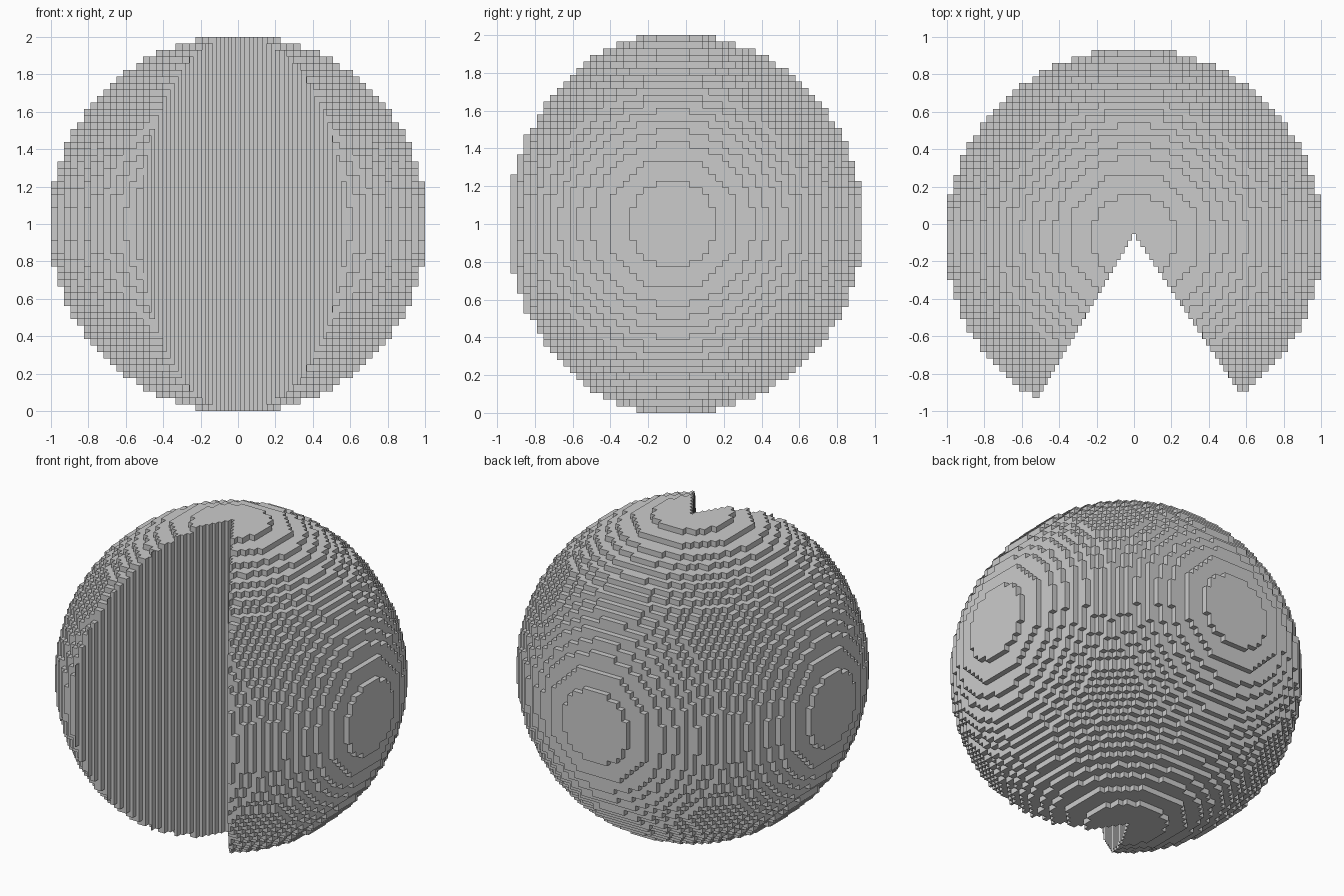
import bpy, bmesh, math

default = bpy.data.objects.get("Cube")
if default:
    bpy.data.objects.remove(default, do_unlink=True)

ROWS = 28                      # blocks on each side of the centre block
STEP = 2 / (2 * ROWS + 1)      # block size
RADIUS = 28.75                 # ball radius in blocks
CENTRE_Y = -2 * STEP
LEFT_SLOPE, RIGHT_SLOPE = 0.667, 0.587   # wedge walls on +x and -x


def wedge(row):
    """Open span in x, in blocks, of the wedge at one row."""
    if row > 0:
        return None
    reach = 0.5 - row
    return -reach * RIGHT_SLOPE, reach * LEFT_SLOPE


# Block edges plus the finer steps of the wedge walls
cuts = {round(i - 0.5, 4) for i in range(-ROWS, ROWS + 2)}
for row in range(-ROWS, 1):
    cuts.update(round(x, 4) for x in wedge(row))
cuts = sorted(cuts)


def half_height(row, col):
    """Half height of a column of blocks, zero outside the solid."""
    if abs(row) > ROWS or not 0 <= col < len(cuts) - 1:
        return 0
    x = (cuts[col] + cuts[col + 1]) / 2
    gap = wedge(row)
    if gap and gap[0] < x < gap[1]:
        return 0
    left = RADIUS ** 2 - row ** 2 - math.floor(x + 0.5) ** 2
    return min(math.floor(math.sqrt(left)), ROWS) + 0.5 if left >= 0 else 0


bm = bmesh.new()


def quad(points):
    bm.faces.new([bm.verts.new((x * STEP, y * STEP + CENTRE_Y, z * STEP + 1))
                  for x, y, z in points])


def wall(a, b, low, high):
    """Upright faces from a to b where a column rises past its neighbour."""
    if high <= low:
        return
    spans = [(low, high), (-high, -low)] if low else [(-high, high)]
    for z0, z1 in spans:
        quad([(*a, z0), (*b, z0), (*b, z1), (*a, z1)])


# Stepped ball: caps on every column, walls only where they are exposed
for row in range(-ROWS, ROWS + 1):
    y0, y1 = row - 0.5, row + 0.5
    for col in range(len(cuts) - 1):
        h = half_height(row, col)
        if not h:
            continue
        x0, x1 = cuts[col], cuts[col + 1]
        quad([(x0, y0, h), (x1, y0, h), (x1, y1, h), (x0, y1, h)])
        quad([(x0, y1, -h), (x1, y1, -h), (x1, y0, -h), (x0, y0, -h)])
        wall((x0, y0), (x1, y0), half_height(row - 1, col), h)
        wall((x1, y1), (x0, y1), half_height(row + 1, col), h)
        wall((x0, y1), (x0, y0), half_height(row, col - 1), h)
        wall((x1, y0), (x1, y1), half_height(row, col + 1), h)

bmesh.ops.remove_doubles(bm, verts=bm.verts, dist=STEP / 1000)
mesh = bpy.data.meshes.new("stepped_ball")
bm.to_mesh(mesh)
bm.free()

# Plain grey finish
grey = bpy.data.materials.new("plain_grey")
grey.use_nodes = True
colour = (0.6, 0.6, 0.6, 1)
grey.diffuse_color = colour
grey.node_tree.nodes["Principled BSDF"].inputs["Base Color"].default_value = colour
mesh.materials.append(grey)

ball = bpy.data.objects.new("stepped_ball", mesh)
bpy.context.collection.objects.link(ball)
